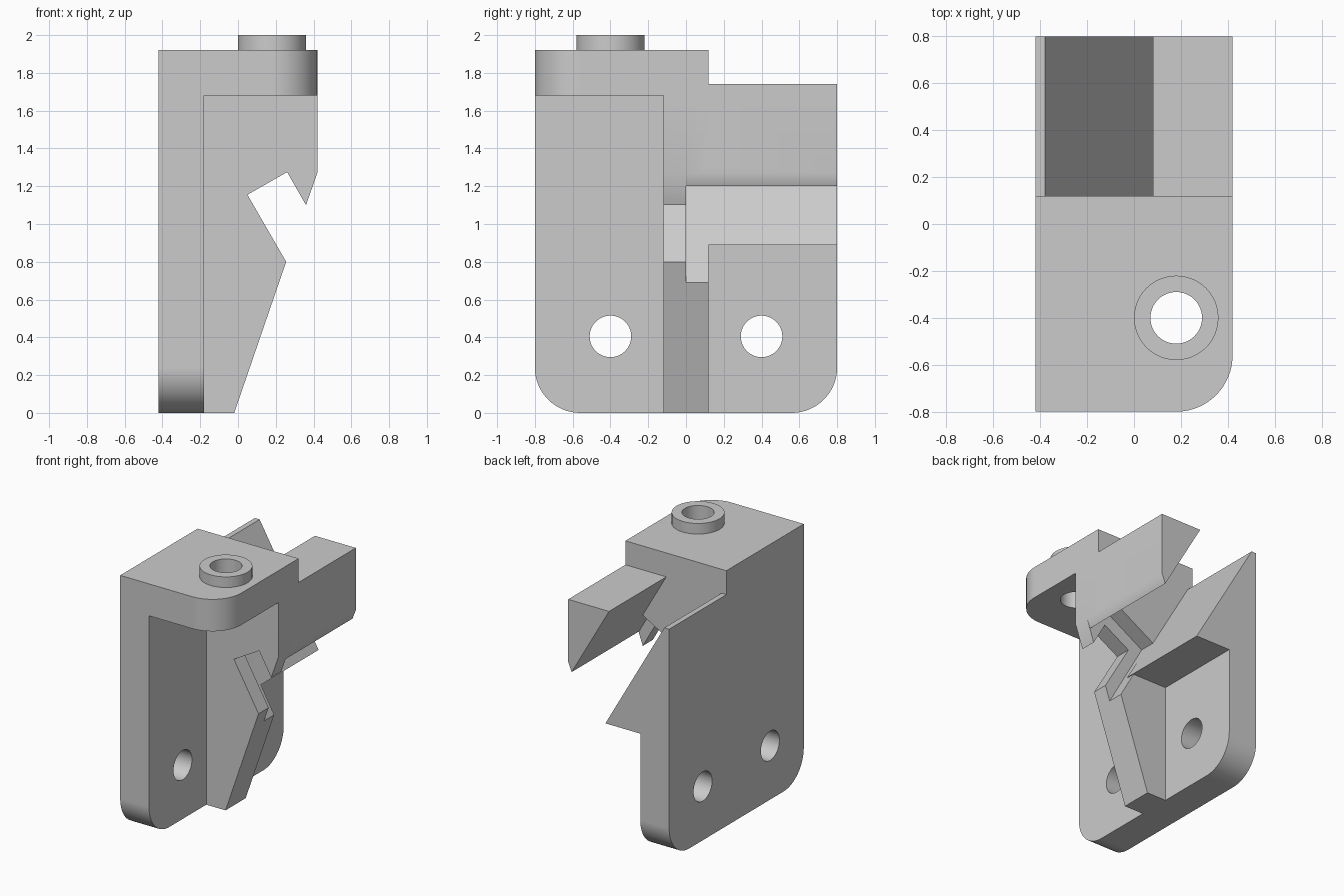
import bpy, bmesh
from math import sin, cos, radians
from mathutils import Vector

cube = bpy.data.objects.get("Cube")
if cube:
    bpy.data.objects.remove(cube, do_unlink=True)

grey = bpy.data.materials.new("matte_grey")
grey.use_nodes = True
grey.diffuse_color = (0.6, 0.6, 0.6, 1)
grey.node_tree.nodes["Principled BSDF"].inputs["Base Color"].default_value = (0.6, 0.6, 0.6, 1)


def arc(cx, cy, r, start, end, steps=16):
    """Points along an arc, angles in degrees."""
    angles = [radians(start + (end - start) * i / steps) for i in range(steps + 1)]
    return [(cx + r * cos(a), cy + r * sin(a)) for a in angles]


def circle(cx, cy, r):
    return arc(cx, cy, r, 0, 360, 48)[:-1]


def prism(name, profile, axis, low, high):
    """Extrude a closed profile along an axis; the profile uses the other two axes in order."""
    def place(p, d):
        co = list(p)
        co.insert("xyz".index(axis), d)
        return co
    bm = bmesh.new()
    face = bm.faces.new([bm.verts.new(place(p, low)) for p in profile])
    ext = bmesh.ops.extrude_face_region(bm, geom=[face])
    verts = [g for g in ext["geom"] if isinstance(g, bmesh.types.BMVert)]
    bmesh.ops.translate(bm, verts=verts, vec=Vector(place((0, 0), high - low)))
    bmesh.ops.recalc_face_normals(bm, faces=bm.faces)
    mesh = bpy.data.meshes.new(name)
    bm.to_mesh(mesh)
    bm.free()
    mesh.materials.append(grey)
    obj = bpy.data.objects.new(name, mesh)
    bpy.context.collection.objects.link(obj)
    return obj


def combine(target, other, operation):
    """Apply an exact boolean and discard the second object."""
    mod = target.modifiers.new(operation.lower(), "BOOLEAN")
    mod.object, mod.operation, mod.solver = other, operation, "EXACT"
    bpy.context.view_layer.objects.active = target
    bpy.ops.object.modifier_apply(modifier=mod.name)
    bpy.data.objects.remove(other, do_unlink=True)


# Main dimensions
W, L, TOP, R = 0.42, 0.8, 1.92, 0.24
INNER, RIB, BAR_TOP = -0.18, 0.12, 1.74
SLOPE = 0.577                      # sideways run of the clamp faces per unit of drop


def jaw_x(z):
    return -0.38 + (BAR_TOP - z) * SLOPE


def hook_x(z):
    return 0.08 + (BAR_TOP - z) * SLOPE


def rib_x(z):
    return -0.02 + z * 0.275 / 0.8


# Mounting plate with rounded lower corners
plate = prism("bracket_body",
              arc(R - L, R, R, 180, 270) + arc(L - R, R, R, 270, 360)
              + [(L, 0.89), (RIB, 0.89), (RIB, TOP), (-L, TOP)],
              "x", -W, INNER)

# Top shelf with one rounded corner
shelf = prism("top_shelf",
              [(-W, -L)] + arc(W - R, R - L, R, 270, 360) + [(W, RIB), (-W, RIB)],
              "z", 1.68, TOP)

# Rib in two layers, each with its own notch
rib_foot = [(-0.3, 0), (rib_x(0), 0)]
rib_head = [(W, 1.27), (W, TOP), (-0.3, TOP)]
rib_front = prism("rib_front",
                  rib_foot + [(rib_x(0.8), 0.8), (0.05, 1.155), (0.26, 1.275), (0.36, 1.1)] + rib_head,
                  "y", -RIB, 0)
rib_rear = prism("rib_rear",
                 rib_foot + [(rib_x(0.69), 0.69), (jaw_x(1.2), 1.2), (hook_x(1.4), 1.4),
                             (hook_x(1.2), 1.2)] + rib_head,
                 "y", 0, RIB)

# Lower clamp jaw and upper hook bar
jaw = prism("clamp_jaw",
            [(-W, 0.8), (INNER, 0.8), (INNER, 0.89), (jaw_x(0.89), 0.89),
             (jaw_x(BAR_TOP), BAR_TOP), (-W, BAR_TOP)],
            "y", 0.06, L)
hook = prism("hook_bar",
             [(hook_x(BAR_TOP), BAR_TOP), (hook_x(1.2), 1.2), (W, 1.27), (W, BAR_TOP)],
             "y", 0.06, L)

# Raised collar on the shelf
collar = prism("collar", circle(0.18, -0.4, 0.18), "z", 1.8, 2.0)

for part in (shelf, rib_front, rib_rear, jaw, hook, collar):
    combine(plate, part, "UNION")

# Bolt holes through the plate and the collar
for y in (-0.4, 0.4):
    combine(plate, prism("bolt_cutter", circle(y, 0.405, 0.11), "x", -0.6, 0), "DIFFERENCE")
combine(plate, prism("collar_cutter", circle(0.18, -0.4, 0.11), "z", 1.5, 2.2), "DIFFERENCE")

# One material slot, smooth fillets, crisp edges
plate.data.materials.clear()
plate.data.materials.append(grey)
bpy.ops.object.select_all(action="DESELECT")
plate.select_set(True)
bpy.context.view_layer.objects.active = plate
bpy.ops.object.shade_smooth_by_angle(angle=radians(25))
weighted = plate.modifiers.new("weighted_normals", "WEIGHTED_NORMAL")
weighted.keep_sharp = True
